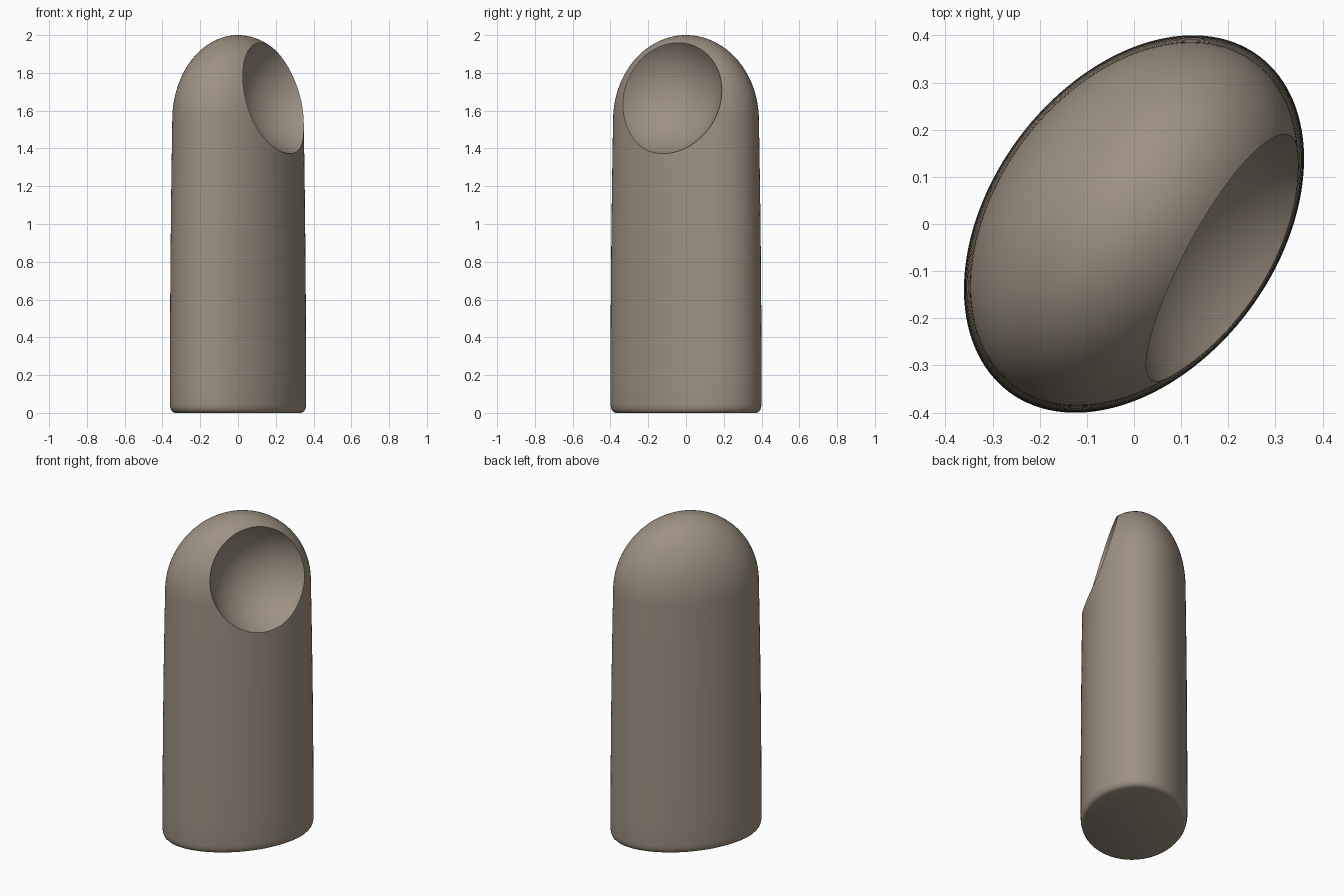
import bpy, bmesh, math
from mathutils import Matrix, Vector

if "Cube" in bpy.data.objects:
    bpy.data.objects.remove(bpy.data.objects["Cube"])

stone = bpy.data.materials.new("warm grey stone")
stone.diffuse_color = (0.34, 0.285, 0.222, 1)
stone.use_nodes = True
stone.node_tree.nodes["Principled BSDF"].inputs["Base Color"].default_value = stone.diffuse_color

# Oval footprint: half axes and turn of the long axis
A, B, TURN = 0.444, 0.305, math.radians(53.4)
SEG = 128

# Profile (scale of the oval, height): rounded foot, faint taper, dome
profile = [(0.93, 0.0), (0.96, 0.005), (0.982, 0.015), (0.995, 0.03), (1.0, 0.05)]
profile += [(1.0 - 0.035 * (i / 12) ** 2, 0.05 + 1.5 * i / 12) for i in range(1, 13)]
for i in range(1, 30):
    t = math.pi / 2 * i / 30
    profile.append((0.965 * math.cos(t), 1.55 + 0.45 * math.sin(t)))


def new_object(name, bm):
    bmesh.ops.recalc_face_normals(bm, faces=bm.faces[:])
    mesh = bpy.data.meshes.new(name)
    bm.to_mesh(mesh)
    bm.free()
    ob = bpy.data.objects.new(name, mesh)
    mesh.materials.append(stone)
    bpy.context.collection.objects.link(ob)
    return ob


# Domed oval pillar
bm = bmesh.new()
rot = Matrix.Rotation(TURN, 3, 'Z')
rings = []
for s, z in profile:
    rings.append([bm.verts.new(rot @ Vector((A * s * math.cos(2 * math.pi * k / SEG),
                                             B * s * math.sin(2 * math.pi * k / SEG), z)))
                  for k in range(SEG)])
for lo, hi in zip(rings, rings[1:]):
    for k in range(SEG):
        n = (k + 1) % SEG
        bm.faces.new((lo[k], lo[n], hi[n], hi[k]))
bm.faces.new(rings[0])
tip = bm.verts.new((0, 0, 2))
for k in range(SEG):
    bm.faces.new((rings[-1][k], rings[-1][(k + 1) % SEG], tip))
pillar = new_object("domed_pillar", bm)

# Ball that hollows out the scoop near the top
bm = bmesh.new()
bmesh.ops.create_icosphere(bm, subdivisions=5, radius=0.36,
                           matrix=Matrix.Translation((0.355, -0.168, 1.72)))
cutter = new_object("scoop_cutter", bm)
cutter.hide_render = True

mod = pillar.modifiers.new("scoop", 'BOOLEAN')
mod.operation = 'DIFFERENCE'
mod.solver = 'EXACT'
mod.object = cutter

bpy.ops.object.select_all(action='DESELECT')
pillar.select_set(True)
bpy.context.view_layer.objects.active = pillar
bpy.ops.object.modifier_apply(modifier=mod.name)
bpy.data.objects.remove(cutter)
bpy.ops.object.shade_smooth_by_angle(angle=math.radians(32))
